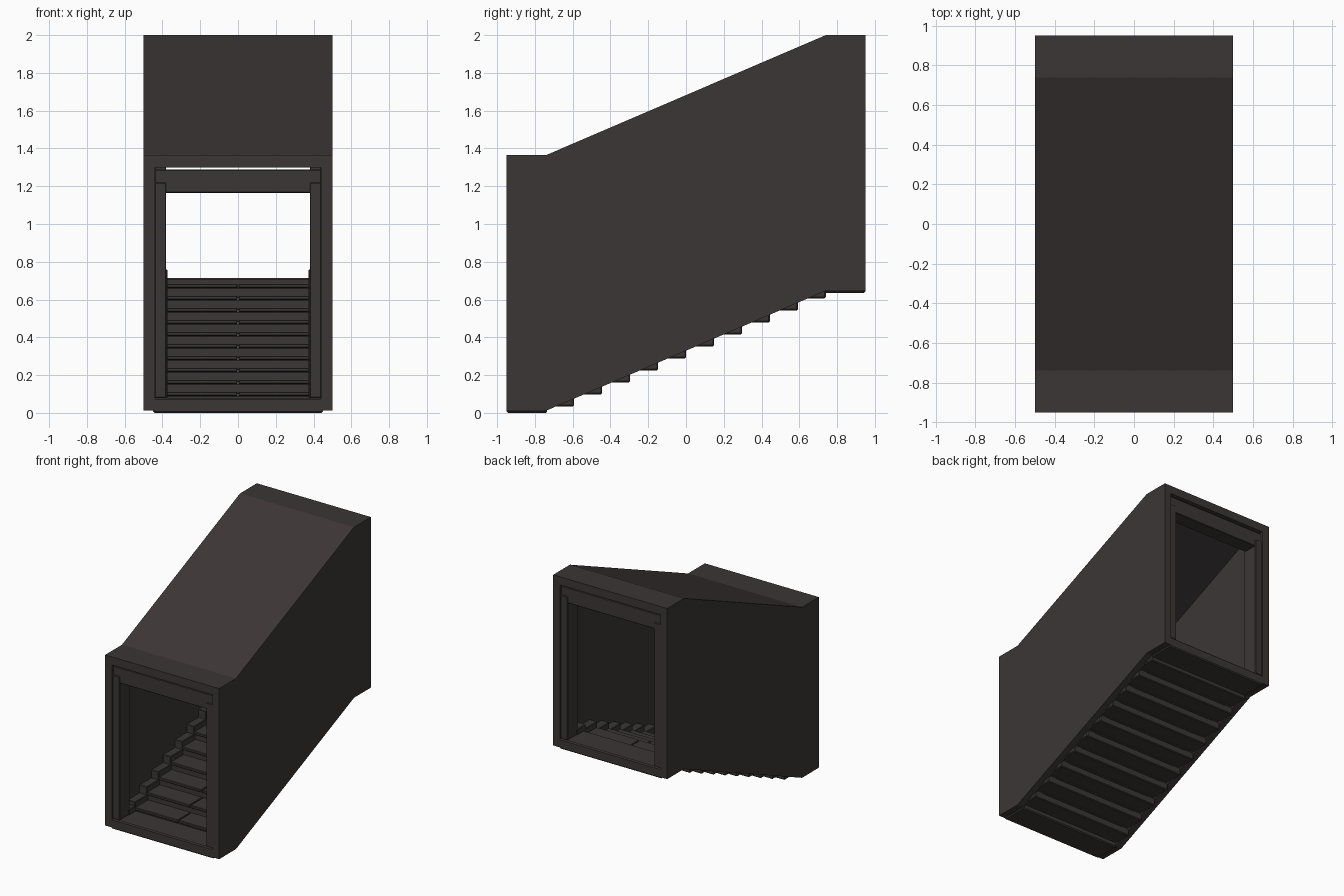
import bpy, bmesh

cube = bpy.data.objects.get("Cube")
if cube:
    bpy.data.objects.remove(cube, do_unlink=True)

metal = bpy.data.materials.new("dark warm grey")
metal.use_nodes = True
colour = (0.046, 0.037, 0.037, 1)
metal.diffuse_color = colour
metal.node_tree.nodes["Principled BSDF"].inputs["Base Color"].default_value = colour


def prism(name, profile, x0, x1, bevel=0):
    """Extrude a y-z outline from x0 to x1."""
    bm = bmesh.new()
    face = bm.faces.new([bm.verts.new((x0, y, z)) for y, z in profile])
    out = bmesh.ops.extrude_face_region(bm, geom=[face])
    moved = [v for v in out["geom"] if isinstance(v, bmesh.types.BMVert)]
    bmesh.ops.translate(bm, vec=(x1 - x0, 0, 0), verts=moved)
    bmesh.ops.recalc_face_normals(bm, faces=bm.faces[:])
    mesh = bpy.data.meshes.new(name)
    bm.to_mesh(mesh)
    bm.free()
    mesh.materials.append(metal)
    obj = bpy.data.objects.new(name, mesh)
    bpy.context.collection.objects.link(obj)
    if bevel:
        mod = obj.modifiers.new("Bevel", "BEVEL")
        mod.width = bevel
        mod.segments = 1
    return obj


def box(name, x0, x1, y0, y1, z0, z1, bevel=0):
    return prism(name, [(y0, z0), (y1, z0), (y1, z1), (y0, z1)], x0, x1, bevel)


END, KNEE, RISE = 0.95, 0.74, 0.635
STEPS = 10
RUN, STEP = 2 * KNEE / STEPS, RISE / STEPS
FLOOR, ROOF, CEILING = 0.08, 1.365, 1.30


def slope_line(z):
    """Flat, sloping, flat line along the passage."""
    return [(-END, z), (-KNEE, z), (KNEE, z + RISE), (END, z + RISE)]


# Shell: side walls and roof
wall = slope_line(0.012) + slope_line(ROOF)[::-1]
roof = slope_line(CEILING) + slope_line(ROOF)[::-1]
for side, sx in (("left", 1), ("right", -1)):
    prism(side + "_wall", wall, 0.44 * sx, 0.5 * sx)
prism("roof", roof, -0.44, 0.44)

# Landings, door frames and landing skirting at both ends
for label, sy, base in (("lower", -1, 0), ("upper", 1, RISE)):
    ya, yb = sorted((sy * (KNEE - 0.005), sy * (END - 0.001)))
    box(label + "_landing", -0.45, 0.45, ya, yb, base, base + FLOOR, 0.008)
    ya, yb = sorted((sy * 0.82, sy * 0.935))
    box(label + "_lintel", -0.44, 0.44, ya, yb, base + 1.165, base + 1.288, 0.004)
    pa, pb = sorted((sy * 0.81, sy * 0.942))
    ka, kb = sorted((sy * (KNEE - 0.02), sy * 0.83))
    for side, sx in (("left", 1), ("right", -1)):
        box(label + "_" + side + "_post", 0.38 * sx, 0.441 * sx, pa, pb,
            base + FLOOR - 0.002, base + 1.22, 0.005)
        box(label + "_" + side + "_skirting", 0.374 * sx, 0.441 * sx, ka, kb,
            base + FLOOR - 0.002, base + FLOOR + 0.045, 0.004)

# Stairs: blocks showing below, split treads with a nosing, stepped skirting
for i in range(STEPS):
    y0 = -KNEE + i * RUN
    y1 = y0 + RUN
    bottom = 0.035 + i * STEP
    top = FLOOR + STEP * (i + 0.5)
    box(f"step_{i + 1}", -0.45, 0.45, y0, y1, bottom, top - 0.02, 0.006)
    for side, sx in (("left", 1), ("right", -1)):
        box(f"{side}_tread_{i + 1}", 0.003 * sx, 0.441 * sx, y0 - 0.012, y1 + 0.004,
            top - 0.022, top, 0.004)
        box(f"{side}_skirting_{i + 1}", 0.374 * sx, 0.441 * sx, y0 - 0.016, y1,
            top - 0.03, top + 0.045, 0.004)
